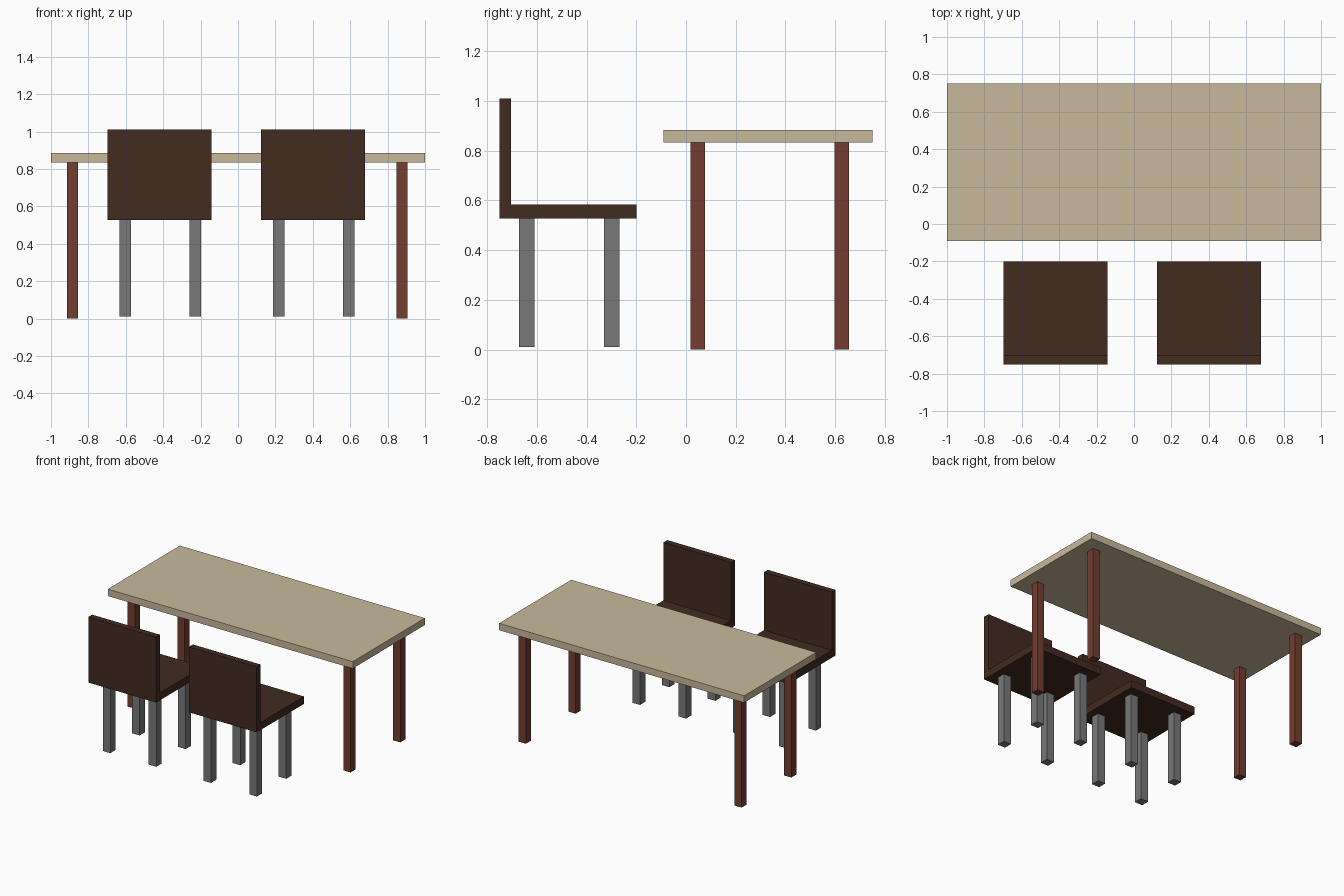
import bpy
import bmesh

if "Cube" in bpy.data.objects:
    bpy.data.objects.remove(bpy.data.objects["Cube"])


def material(name, rgb):
    mat = bpy.data.materials.new(name)
    mat.diffuse_color = (*rgb, 1.0)
    mat.use_nodes = True
    mat.node_tree.nodes["Principled BSDF"].inputs["Base Color"].default_value = mat.diffuse_color
    return mat


def add_object(name, bm, mat):
    bmesh.ops.recalc_face_normals(bm, faces=bm.faces)
    mesh = bpy.data.meshes.new(name)
    bm.to_mesh(mesh)
    bm.free()
    mesh.materials.append(mat)
    obj = bpy.data.objects.new(name, mesh)
    bpy.context.collection.objects.link(obj)
    return obj


def box(name, x, y, z, mat):
    """Box from (min, max) ranges on each axis."""
    bm = bmesh.new()
    bmesh.ops.create_cube(bm, size=1.0)
    for v in bm.verts:
        v.co = [r[0] if c < 0 else r[1] for c, r in zip(v.co, (x, y, z))]
    return add_object(name, bm, mat)


def extruded_profile(name, profile, x0, x1, mat):
    """Extrude a (y, z) outline along x."""
    bm = bmesh.new()
    face = bm.faces.new([bm.verts.new((x0, y, z)) for y, z in profile])
    ext = bmesh.ops.extrude_face_region(bm, geom=[face])
    verts = [g for g in ext["geom"] if isinstance(g, bmesh.types.BMVert)]
    bmesh.ops.translate(bm, verts=verts, vec=(x1 - x0, 0, 0))
    return add_object(name, bm, mat)


pale_wood = material("pale_wood", (0.58, 0.485, 0.328))
red_wood = material("red_wood", (0.174, 0.047, 0.030))
dark_wood = material("dark_wood", (0.054, 0.024, 0.0144))
grey = material("grey", (0.19, 0.19, 0.19))

# Table: top and four legs
box("table_top", (-1, 1), (-0.09, 0.75), (0.833, 0.884), pale_wood)
for side, cx in (("left", -0.884), ("right", 0.877)):
    for end, cy in (("front", 0.047), ("back", 0.627)):
        box(f"table_{end}_{side}_leg", (cx - 0.029, cx + 0.029),
            (cy - 0.029, cy + 0.029), (0, 0.833), red_wood)

# Chairs: L-shaped seat with backrest, and four legs
seat_profile = [(-0.75, 0.528), (-0.20, 0.528), (-0.20, 0.583),
                (-0.704, 0.583), (-0.704, 1.011), (-0.75, 1.011)]
for chair, cx in (("left", -0.42), ("right", 0.401)):
    extruded_profile(f"{chair}_chair_seat_and_back", seat_profile,
                     cx - 0.277, cx + 0.277, dark_wood)
    for side, dx in (("left", -0.183), ("right", 0.192)):
        for end, cy in (("back", -0.64), ("front", -0.298)):
            lx = cx + dx
            box(f"{chair}_chair_{end}_{side}_leg", (lx - 0.031, lx + 0.031),
                (cy - 0.031, cy + 0.031), (0.01, 0.528), grey)
